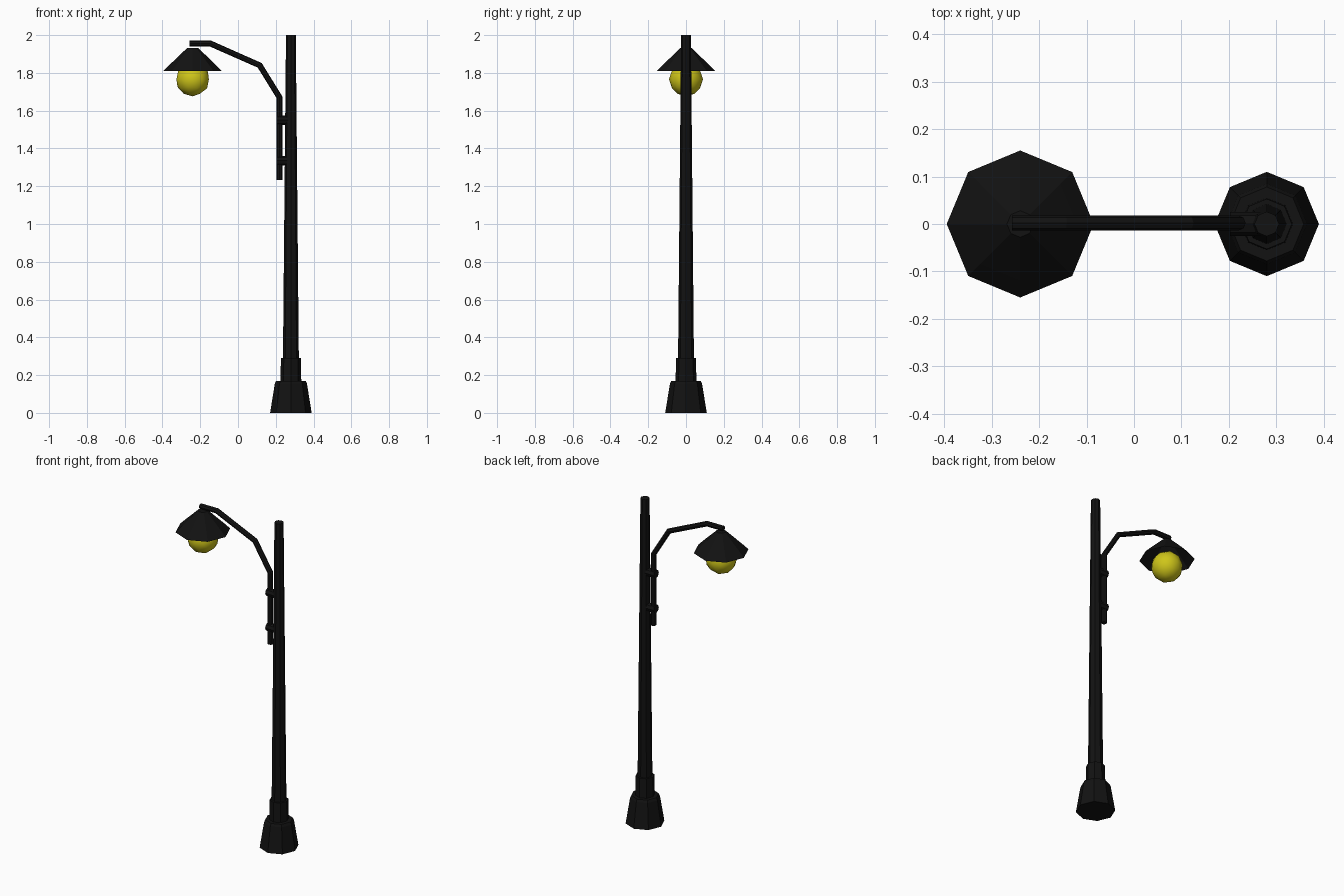
import bpy, bmesh, math
from mathutils import Matrix

if "Cube" in bpy.data.objects:
    bpy.data.objects.remove(bpy.data.objects["Cube"])


def material(name, rgb):
    m = bpy.data.materials.new(name)
    m.diffuse_color = (*rgb, 1)
    m.use_nodes = True
    m.node_tree.nodes["Principled BSDF"].inputs["Base Color"].default_value = m.diffuse_color
    return m


BLACK = material("black_metal", (0.006, 0.006, 0.006))
YELLOW = material("yellow_glass", (0.62, 0.56, 0.01))
POLE_X, LAMP_X, ARM_X = 0.28, -0.24, 0.22


def finish(name, bm, mat, matrix=Matrix()):
    bm.normal_update()
    me = bpy.data.meshes.new(name)
    bm.to_mesh(me)
    bm.free()
    me.transform(matrix)
    me.materials.append(mat)
    ob = bpy.data.objects.new(name, me)
    bpy.context.collection.objects.link(ob)
    return ob


def lathe(name, profile, matrix, sides=8, bottom=True):
    """Faceted turned shape from (radius, height) pairs, lowest first."""
    bm = bmesh.new()
    rings = [[bm.verts.new((r * math.cos(math.tau * i / sides),
                            r * math.sin(math.tau * i / sides), z))
              for i in range(sides)] for r, z in profile]
    for a, b in zip(rings, rings[1:]):
        for i in range(sides):
            j = (i + 1) % sides
            bm.faces.new((a[i], a[j], b[j], b[i]))
    bm.faces.new(rings[-1])
    if bottom:
        bm.faces.new(rings[0][::-1])
    return finish(name, bm, BLACK, matrix)


# Post with stepped foot
lathe("post", [(0.11, 0), (0.085, 0.155), (0.078, 0.17), (0.055, 0.17),
               (0.053, 0.29), (0.042, 0.29), (0.026, 2.0)],
      Matrix.Translation((POLE_X, 0, 0)))

# Shade, open underneath
lathe("shade", [(0.155, 1.81), (0.12, 1.845), (0.028, 1.933)],
      Matrix.Translation((LAMP_X, 0, 0)), bottom=False)

# Bulb
bm = bmesh.new()
bmesh.ops.create_icosphere(bm, subdivisions=2, radius=0.09)
bulb = finish("bulb", bm, YELLOW, Matrix.Translation((LAMP_X, 0, 1.766)))
for p in bulb.data.polygons:
    p.use_smooth = True

# Bent arm tube
path = [(ARM_X, 1.233), (ARM_X, 1.67), (0.115, 1.84), (-0.145, 1.955), (-0.257, 1.955)]
cu = bpy.data.curves.new("arm", "CURVE")
cu.dimensions = "3D"
cu.bevel_depth = 0.016
cu.bevel_resolution = 2
cu.use_fill_caps = True
sp = cu.splines.new("POLY")
sp.points.add(len(path) - 1)
for pt, (x, z) in zip(sp.points, path):
    pt.co = (x, 0.002, z, 1)
sp.use_smooth = False
cu.materials.append(BLACK)
arm = bpy.data.objects.new("arm", cu)
bpy.context.collection.objects.link(arm)

# Two short bolts fixing the arm to the post
for name, z in (("lower_bolt", 1.335), ("upper_bolt", 1.55)):
    lathe(name, [(0.025, 0), (0.025, 0.065)],
          Matrix.Translation((0.203, 0, z)) @ Matrix.Rotation(math.pi / 2, 4, "Y"))
